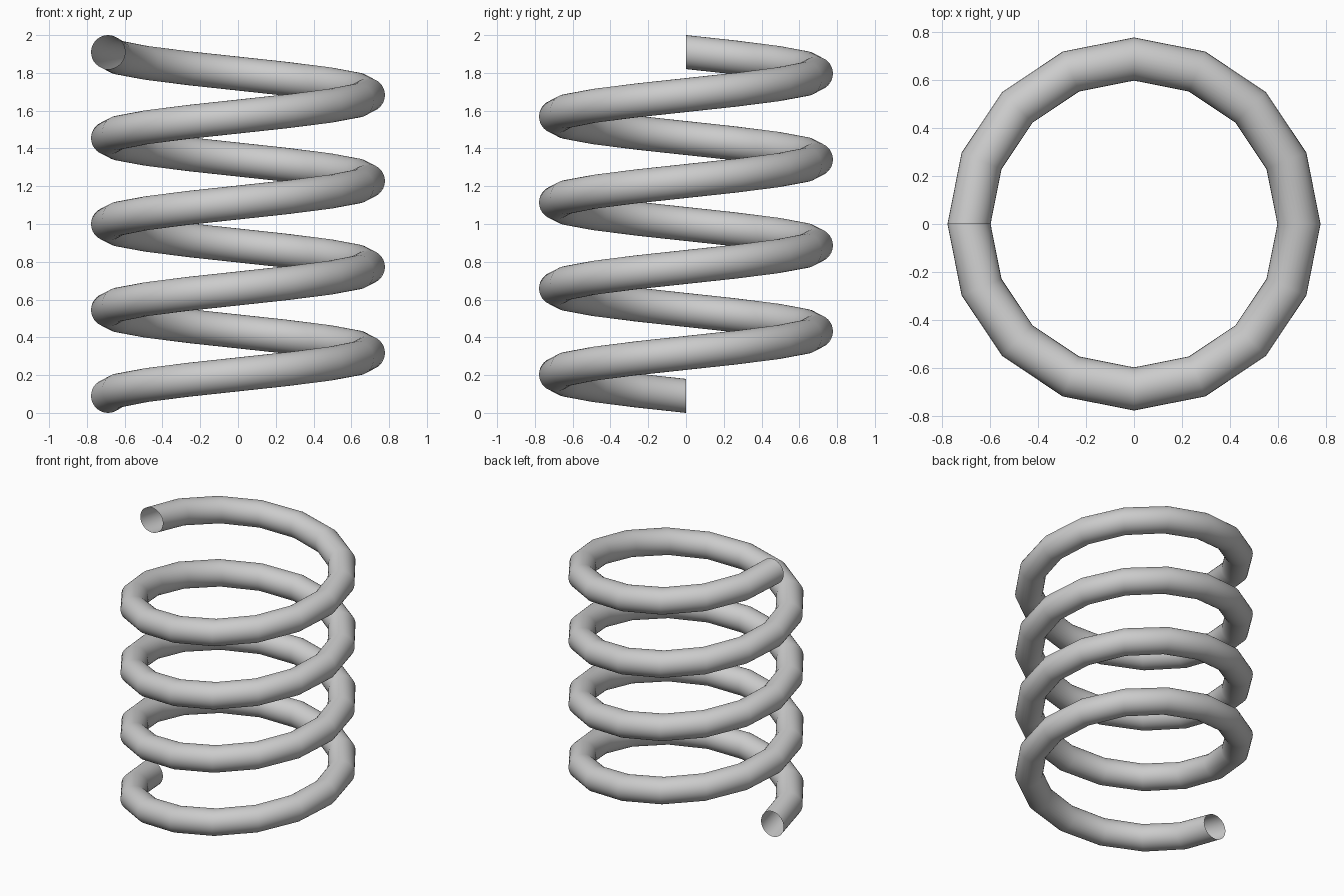
import bpy, bmesh, math

if "Cube" in bpy.data.objects:
    bpy.data.objects.remove(bpy.data.objects["Cube"])

TURNS, STEPS, SIDES = 4, 16, 32      # coarse helix, round wire
COIL_R, WIRE_R = 0.688, 0.09
HEIGHT = 2.0

grey = bpy.data.materials.new("spring grey")
grey.diffuse_color = (0.6, 0.6, 0.6, 1)
grey.use_nodes = True
grey.node_tree.nodes["Principled BSDF"].inputs["Base Color"].default_value = grey.diffuse_color

# Coil spring: an upright circle swept up around z, ends left open
bm = bmesh.new()
rings = []
total = TURNS * STEPS
for i in range(total + 1):
    a = math.pi + 2 * math.pi * i / STEPS
    zc = WIRE_R + (HEIGHT - 2 * WIRE_R) * i / total
    ring = []
    for j in range(SIDES):
        t = 2 * math.pi * j / SIDES
        r = COIL_R + WIRE_R * math.cos(t)
        ring.append(bm.verts.new((r * math.cos(a), r * math.sin(a),
                                  zc + WIRE_R * math.sin(t))))
    rings.append(ring)

# Join neighbouring rings, faces pointing outwards
for lo, hi in zip(rings, rings[1:]):
    for j in range(SIDES):
        k = (j + 1) % SIDES
        face = bm.faces.new((lo[j], lo[k], hi[k], hi[j]))
        face.normal_update()
        centre = sum((v.co for v in lo + hi), lo[0].co * 0) / (2 * SIDES)
        if face.normal.dot(face.calc_center_median() - centre) < 0:
            face.normal_flip()
        face.smooth = True

mesh = bpy.data.meshes.new("coil_spring")
bm.to_mesh(mesh)
bm.free()
mesh.materials.append(grey)
spring = bpy.data.objects.new("coil_spring", mesh)
bpy.context.collection.objects.link(spring)
